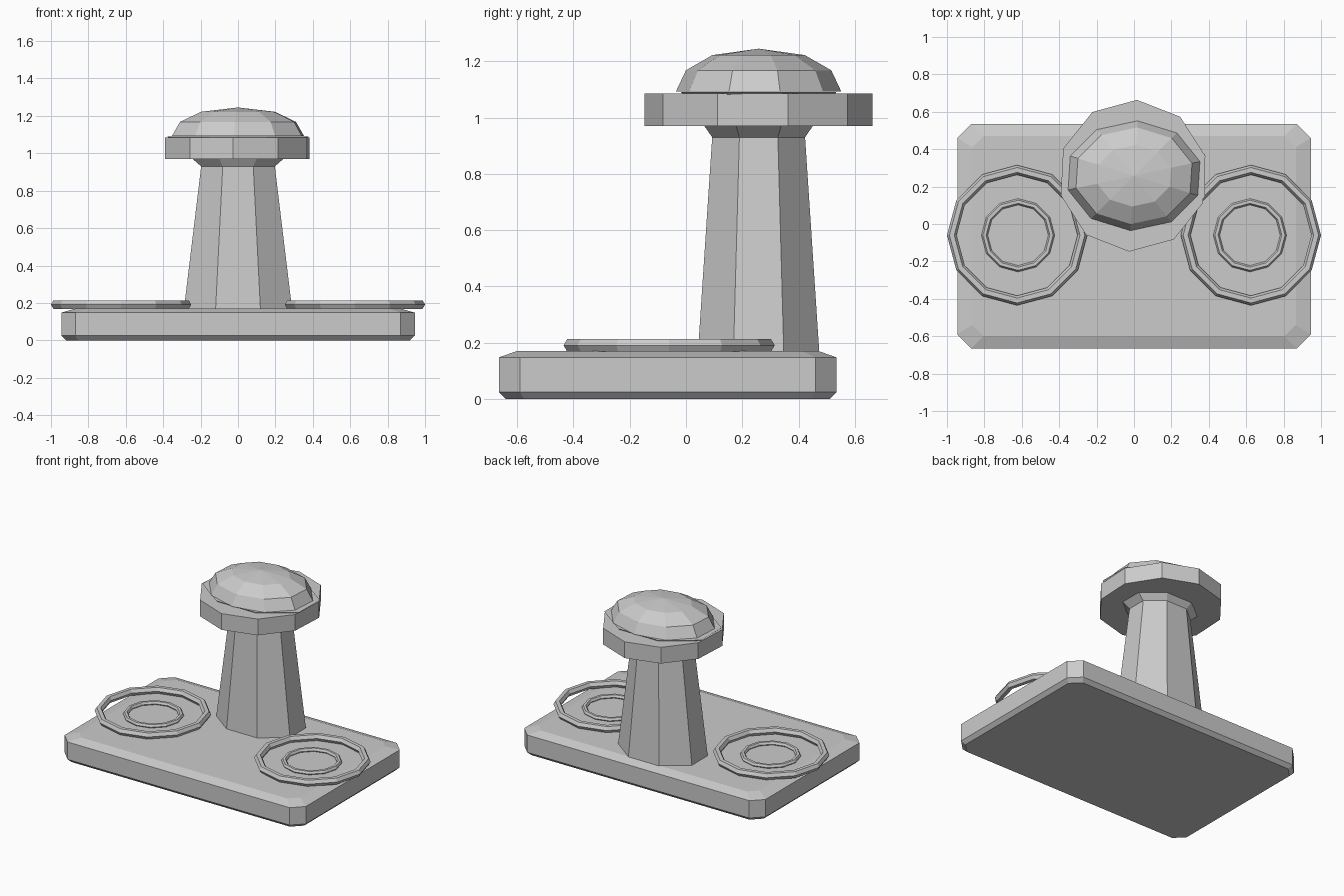
import bpy
import bmesh
from math import cos, sin, radians, pi

if "Cube" in bpy.data.objects:
    bpy.data.objects.remove(bpy.data.objects["Cube"], do_unlink=True)

grey = bpy.data.materials.new("light_grey")
grey.use_nodes = True
colour = (0.6, 0.6, 0.6, 1)
grey.diffuse_color = colour
grey.node_tree.nodes["Principled BSDF"].inputs["Base Color"].default_value = colour


def finish(name, bm):
    bmesh.ops.recalc_face_normals(bm, faces=bm.faces)
    mesh = bpy.data.meshes.new(name)
    bm.to_mesh(mesh)
    bm.free()
    mesh.materials.append(grey)
    obj = bpy.data.objects.new(name, mesh)
    bpy.context.collection.objects.link(obj)
    return obj


def loft(name, outlines, closed=False):
    """Skin a stack of equal-length outlines; cap the ends or join them in a loop."""
    bm = bmesh.new()
    rings = [[bm.verts.new(p) for p in outline] for outline in outlines]
    pairs = list(zip(rings, rings[1:]))
    if closed:
        pairs.append((rings[-1], rings[0]))
    else:
        bm.faces.new(rings[0])
        bm.faces.new(rings[-1])
    for a, b in pairs:
        for i in range(len(a)):
            j = (i + 1) % len(a)
            bm.faces.new((a[i], a[j], b[j], b[i]))
    return finish(name, bm)


def ellipse(cx, cy, z, rx, ry, sides, start):
    angles = [radians(start) + 2 * pi * i / sides for i in range(sides)]
    return [(cx + rx * cos(a), cy + ry * sin(a), z) for a in angles]


def cut_rectangle(cy, z, hx, hy, c):
    corner = [(hx, hy - c), (hx - c, hy), (c - hx, hy), (-hx, hy - c)]
    points = corner + [(-x, -y) for x, y in corner]
    return [(x, cy + y, z) for x, y in points]


# Bevelled slab with cut corners
loft("base_plate", [
    cut_rectangle(-0.065, 0.0, 0.92, 0.575, 0.065),
    cut_rectangle(-0.065, 0.025, 0.945, 0.6, 0.075),
    cut_rectangle(-0.065, 0.148, 0.945, 0.6, 0.075),
    cut_rectangle(-0.065, 0.171, 0.865, 0.535, 0.06),
])

# Eight-sided column that flares out through the collar
flat = 1 / cos(pi / 8)
loft("column", [
    ellipse(0, 0.258, z, rx * flat, ry * flat, 8, 22.5)
    for z, rx, ry in [(0.16, 0.29, 0.216), (0.93, 0.197, 0.165), (1.091, 0.38, 0.276)]
])

# Ten-sided collar
loft("collar", [ellipse(-0.005, 0.258, z, 0.4, 0.406, 10, 87) for z in (0.97, 1.085)])

# Faceted oval cap, closed at its peak
cap = [(1.093, 1.0), (1.168, 0.88), (1.222, 0.56), (1.245, 0.0)]
dome = loft("domed_cap", [
    ellipse(0, 0.258, z, 0.365 * s, 0.294 * s, 10, 87) for z, s in cap
])
bm = bmesh.new()
bm.from_mesh(dome.data)
bmesh.ops.remove_doubles(bm, verts=bm.verts, dist=0.0001)
bm.to_mesh(dome.data)
bm.free()


# Hexagonal-section hoops, one pair on each side
def hoop(name, x, z, major, minor):
    section = [radians(60 * i) for i in range(6)]
    loft(name, [
        ellipse(x, -0.06, z + minor * sin(a), major + minor * cos(a),
                major + minor * cos(a), 12, 0)
        for a in section
    ], closed=True)


for side, sign in (("left", 1), ("right", -1)):
    hoop(side + "_outer_ring", sign * 0.625, 0.191, 0.349, 0.026)
    hoop(side + "_inner_ring", sign * 0.62, 0.178, 0.179, 0.017)
